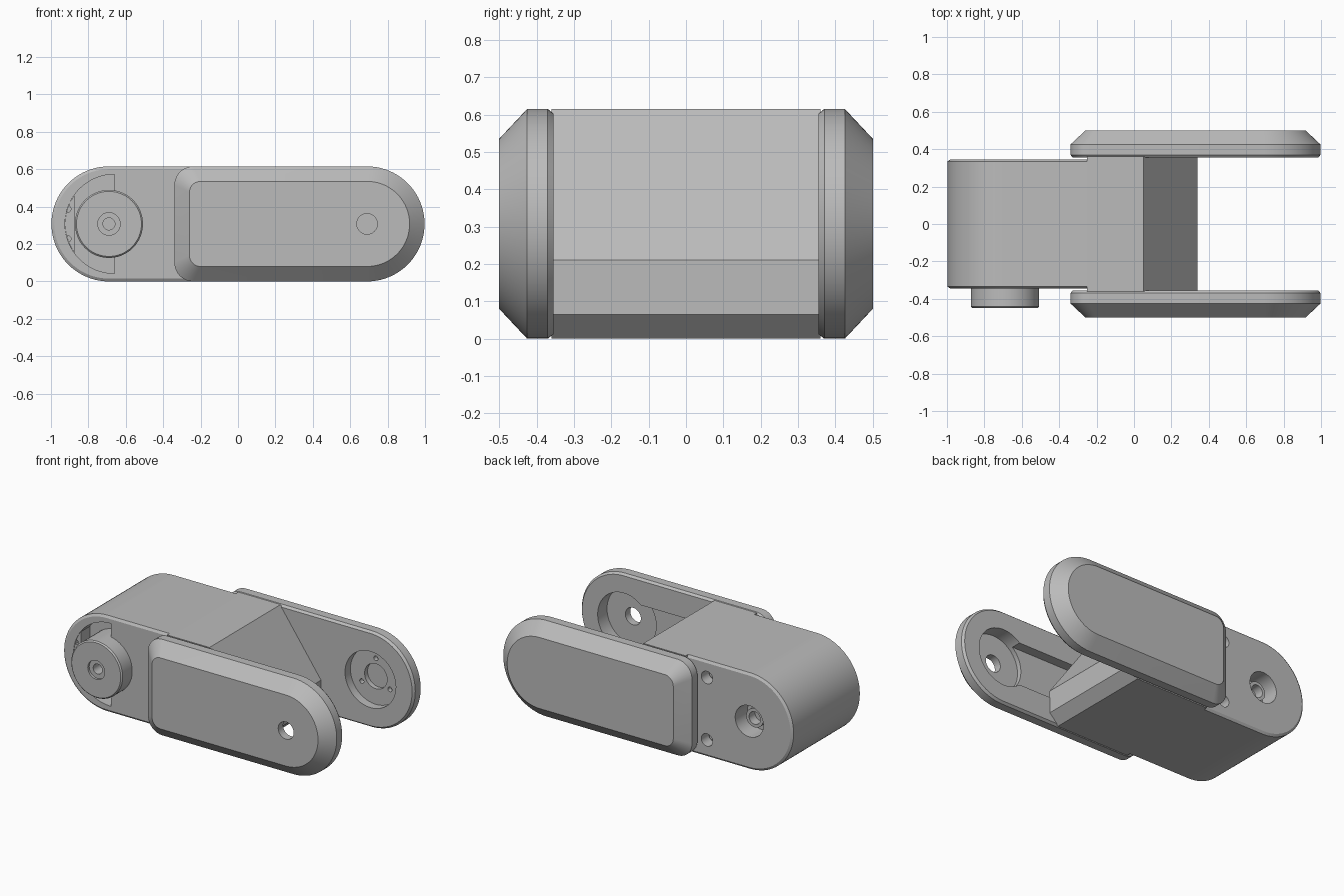
import bpy, bmesh, math
from mathutils import Matrix

if "Cube" in bpy.data.objects:
    bpy.data.objects.remove(bpy.data.objects["Cube"])

R = 0.3075          # half height, also the end radius
PIVOT = 0.69        # distance of both pivots from the centre

grey = bpy.data.materials.new("mid_grey")
grey.use_nodes = True
COLOR = (0.5, 0.5, 0.5, 1)
grey.diffuse_color = COLOR
grey.node_tree.nodes["Principled BSDF"].inputs["Base Color"].default_value = COLOR


def arc(cx, cz, r, a0, a1, n):
    angles = [math.radians(a0 + (a1 - a0) * i / n) for i in range(n + 1)]
    return [(cx + r * math.cos(a), cz + r * math.sin(a)) for a in angles]


def loft(name, rings):
    """Skin a list of (y, outline) rings, outlines being x-z points."""
    bm = bmesh.new()
    loops = [[bm.verts.new((x, y, z)) for x, z in pts] for y, pts in rings]
    n = len(loops[0])
    for a, b in zip(loops, loops[1:]):
        for i in range(n):
            bm.faces.new((a[i], a[(i + 1) % n], b[(i + 1) % n], b[i]))
    bm.faces.new(loops[0])
    bm.faces.new(loops[-1])
    bmesh.ops.recalc_face_normals(bm, faces=bm.faces)
    mesh = bpy.data.meshes.new(name)
    bm.to_mesh(mesh)
    bm.free()
    mesh.materials.append(grey)
    obj = bpy.data.objects.new(name, mesh)
    bpy.context.collection.objects.link(obj)
    return obj


def disc(name, x, z, r, y0, y1, bevel=0.0):
    """Round part along y; the bevel softens the y0 end."""
    rings = [(y0, r - bevel), (y0 + math.copysign(bevel, y1 - y0), r), (y1, r)]
    if not bevel:
        rings = rings[1:]
    return loft(name, [(y, arc(x, z, q, 0, 352.5, 47)) for y, q in rings])


def select(obj):
    bpy.ops.object.select_all(action='DESELECT')
    obj.select_set(True)
    bpy.context.view_layer.objects.active = obj


def cut(obj, *cutters):
    for c in cutters:
        c.hide_render = True
        mod = obj.modifiers.new("cut", 'BOOLEAN')
        mod.operation, mod.solver, mod.object = 'DIFFERENCE', 'EXACT', c
        select(obj)
        bpy.ops.object.modifier_apply(modifier=mod.name)
        bpy.data.objects.remove(c)


def smooth(obj):
    select(obj)
    bpy.ops.object.shade_smooth_by_angle(angle=math.radians(25))


def box(name, x0, x1, y0, y1, z0, z1):
    return loft(name, [(y, [(x0, z0), (x1, z0), (x1, z1), (x0, z1)]) for y in (y0, y1)])


# Rounded body, with a fine chamfer around both flat sides
def body_outline(inset):
    r = R - inset
    return arc(-PIVOT, R, r, 90, 270, 40) + [(-0.2, R - r), (-0.2, R + r)]


body = loft("body", [(-0.345, body_outline(0.015)), (-0.335, body_outline(0)),
                     (0.335, body_outline(0)), (0.345, body_outline(0.015))])

# Front half-round pocket behind the knob
pocket = loft("pocket_cutter", [(y, arc(-0.66, R, 0.265, 90, 270, 32)) for y in (-0.5, -0.25)])
cut(body, pocket)

# Back bore and two screw holes
cut(body, disc("bore_cutter", -PIVOT, R, 0.1, 0.22, 0.5))
for z in (R - 0.2, R + 0.2):
    cut(body, disc("screw_cutter", -0.39, z, 0.04, 0.27, 0.5))
    smooth(disc("screw", -0.39, z, 0.022, 0.29, 0.26))
smooth(body)

# Bored pin inside the back bore
pin = disc("back_pin", -PIVOT, R, 0.06, 0.29, 0.2)
cut(pin, disc("pin_cutter", -PIVOT, R, 0.04, 0.23, 0.4))
smooth(pin)

# Flush cover on the outer part of the front pocket, with two pin holes and a slot
edge = math.degrees(math.acos(-0.215 / 0.265))
cover = loft("pocket_cover", [(y, arc(-0.66, R, 0.264, edge, 360 - edge, 24))
                              for y in (-0.343, -0.24)])
cut(cover,
    disc("hole_cutter", -0.91, R - 0.08, 0.017, -0.4, -0.31),
    disc("hole_cutter", -0.91, R + 0.08, 0.017, -0.4, -0.31),
    box("slot_cutter", -0.95, -0.8, -0.4, -0.335, R - 0.018, R + 0.018))
smooth(cover)

# Round knob with a stepped centre hole
knob = disc("knob", -PIVOT, R, 0.182, -0.45, -0.24, 0.008)
cut(knob, disc("step_cutter", -PIVOT, R, 0.06, -0.5, -0.435),
    disc("centre_cutter", -PIVOT, R, 0.032, -0.5, -0.36))
smooth(knob)

# Sloping bridge between the side plates
slope = [(-0.25, 0), (0.275, 0), (0.34, 0.065), (0.34, 0.21), (0.05, 2 * R), (-0.25, 2 * R)]
bridge = loft("bridge", [(y, slope) for y in (-0.36, 0.36)])


# Chamfered side plates
def plate_outline(inset):
    r, c = R - inset, 0.1 - inset * 0.5
    left = -0.34 + inset
    return (arc(PIVOT, R, r, -90, 90, 40)
            + arc(left + c, R + r - c, c, 90, 180, 10)
            + arc(left + c, R - r + c, c, 180, 270, 10))


def side_plate(name, side):
    return loft(name, [(side * y, plate_outline(i)) for y, i in
                       ((0.355, 0.012), (0.37, 0), (0.425, 0), (0.5, 0.08))])


# Front plate: through hole, socket and channel on its inner side
front = side_plate("front_plate", -1)
cut(front, disc("socket_cutter", PIVOT, R, 0.185, -0.45, -0.2),
    box("channel_cutter", 0.15, PIVOT, -0.42, -0.2, R - 0.14, R + 0.14),
    disc("through_cutter", PIVOT, R, 0.055, -0.6, -0.3))
smooth(front)

# Back plate: shallow socket with a centre recess and three pin holes
back = side_plate("back_plate", 1)
cut(back, disc("socket_cutter", PIVOT, R, 0.18, 0.2, 0.41),
    disc("recess_cutter", PIVOT, R, 0.08, 0.3, 0.44))
for a in (90, 210, 330):
    x, z = arc(PIVOT, R, 0.115, a, a, 1)[0]
    cut(back, disc("pin_hole_cutter", x, z, 0.015, 0.3, 0.44))
smooth(back)
